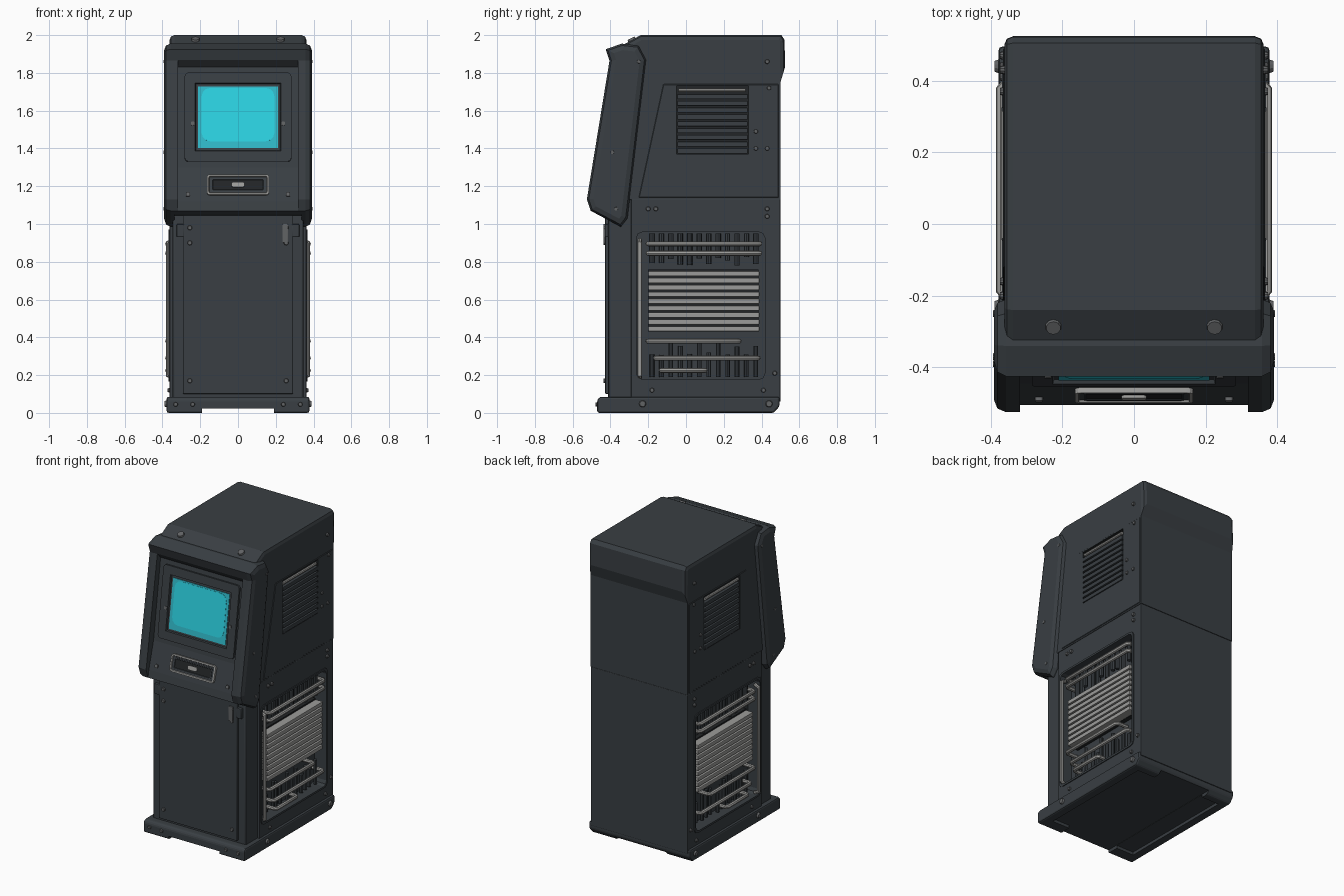
import bpy, bmesh, math, random
from mathutils import Vector, Matrix

cube = bpy.data.objects.get("Cube")
if cube:
    bpy.data.objects.remove(cube, do_unlink=True)
random.seed(4)


def material(name, r, g, b):
    m = bpy.data.materials.new(name)
    m.use_nodes = True
    m.diffuse_color = (r, g, b, 1)
    m.node_tree.nodes["Principled BSDF"].inputs["Base Color"].default_value = (r, g, b, 1)
    return m


SHELL = material("charcoal shell", 0.041, 0.049, 0.056)
DARK = material("dark recess", 0.016, 0.018, 0.02)
STEEL = material("worn steel", 0.33, 0.33, 0.32)
GUN = material("gunmetal", 0.12, 0.125, 0.13)
GLOW = material("bright cyan", 0.025, 0.65, 0.77)
TEAL = material("dim cyan", 0.03, 0.49, 0.59)


def activate(ob):
    bpy.ops.object.select_all(action="DESELECT")
    ob.select_set(True)
    bpy.context.view_layer.objects.active = ob


def finish(bm, name, *mats):
    bmesh.ops.recalc_face_normals(bm, faces=bm.faces)
    me = bpy.data.meshes.new(name)
    bm.to_mesh(me)
    bm.free()
    for m in mats:
        me.materials.append(m)
    ob = bpy.data.objects.new(name, me)
    bpy.context.collection.objects.link(ob)
    activate(ob)
    bpy.ops.object.shade_smooth_by_angle(angle=math.radians(20))
    return ob


def bevel(bm, width, segs=2, rule=lambda e: True):
    if width:
        edges = [e for e in bm.edges if rule(e) and e.calc_face_angle(0) > 0.3]
        bmesh.ops.bevel(bm, geom=edges, offset=width, segments=segs,
                        profile=0.5, affect="EDGES", clamp_overlap=True)


def prism(name, profile, x0, x1, mat, width=0.0, segs=2, rule=lambda e: True):
    """Side profile of (y, z) points pushed across x."""
    bm = bmesh.new()
    face = bm.faces.new([bm.verts.new((x0, y, z)) for y, z in profile])
    new = bmesh.ops.extrude_face_region(bm, geom=[face])["geom"]
    bmesh.ops.translate(bm, vec=(x1 - x0, 0, 0),
                        verts=[v for v in new if isinstance(v, bmesh.types.BMVert)])
    bmesh.ops.recalc_face_normals(bm, faces=bm.faces)
    bevel(bm, width, segs, rule)
    return finish(bm, name, mat)


def box(name, lo, hi, mat, width=0.0, rule=lambda e: True):
    a, b = Vector(lo), Vector(hi)
    bm = bmesh.new()
    bmesh.ops.create_cube(bm, size=1)
    for v in bm.verts:
        v.co = Vector(((a + b) / 2)[i] + v.co[i] * abs(b[i] - a[i]) for i in range(3))
    bevel(bm, width, 2, rule)
    return finish(bm, name, mat)


def cut(cutter, *targets):
    """Carve the cutter out of each target, then discard it."""
    for ob in targets:
        mod = ob.modifiers.new("cut", "BOOLEAN")
        mod.object, mod.operation, mod.solver = cutter, "DIFFERENCE", "EXACT"
        mod.material_mode = "TRANSFER"
        activate(ob)
        bpy.ops.object.modifier_apply(modifier=mod.name)
        bpy.ops.object.shade_flat()
    bpy.data.objects.remove(cutter, do_unlink=True)


def tube(name, points, radius, mat):
    cu = bpy.data.curves.new(name, "CURVE")
    cu.dimensions, cu.bevel_depth, cu.bevel_resolution = "3D", radius, 2
    cu.use_fill_caps = True
    sp = cu.splines.new("POLY")
    sp.points.add(len(points) - 1)
    for p, co in zip(sp.points, points):
        p.co = (*co, 1)
    cu.materials.append(mat)
    ob = bpy.data.objects.new(name, cu)
    bpy.context.collection.objects.link(ob)
    activate(ob)
    bpy.ops.object.convert(target="MESH")
    bpy.ops.object.shade_smooth_by_angle(angle=math.radians(40))


def bolt(name, pos, normal, r=0.013, h=0.014):
    bm = bmesh.new()
    bmesh.ops.create_cone(bm, cap_ends=True, segments=10, radius1=r, radius2=r * 0.75, depth=h)
    rot = Vector((0, 0, 1)).rotation_difference(Vector(normal)).to_matrix().to_4x4()
    bmesh.ops.transform(bm, matrix=Matrix.Translation(pos) @ rot, verts=bm.verts)
    finish(bm, name, GUN)


along_x = lambda e: abs(e.verts[0].co.x - e.verts[1].co.x) > 0.01
SIDES = ((1, "left"), (-1, "right"))

# Base plinth: shallow hollow underneath, gaps between the feet
base = prism("base_plinth", [(-0.47, 0), (0.465, 0), (0.495, 0.035), (0.495, 0.085), (-0.455, 0.085), (-0.47, 0.07)],
             -0.378, 0.378, SHELL, 0.014)
cut(box("hollow_cutter", (-0.32, -0.39, -0.1), (0.32, 0.42, 0.02), SHELL), base)
cut(box("gap_cutter", (-0.19, -0.6, -0.1), (0.19, 0.6, 0.022), SHELL), base)

# Cabinet halves, meeting at a seam
lower = box("lower_cabinet", (-0.362, -0.29, 0.06), (0.362, 0.5, 1.13), SHELL, 0.004)
box("front_cabinet", (-0.348, -0.412, 0.06), (0.348, -0.27, 1.13), SHELL, 0.012)
upper = prism("upper_cabinet",
              [(-0.36, 1.131), (0.5, 1.131), (0.5, 1.75), (0.524, 1.83), (0.522, 1.975),
               (0.505, 2.0), (-0.24, 2.0), (-0.33, 1.95), (-0.30, 1.93)],
              -0.362, 0.362, SHELL, 0.042, 2,
              lambda e: not along_x(e) and (min(v.co.z for v in e.verts) > 1.94
                                            or min(v.co.y for v in e.verts) > 0.51))

# Side panels, windows and vents
for s, side in SIDES:
    panel = prism(side + "_vent_panel", [(-0.25, 1.14), (0.49, 1.14), (0.49, 1.74), (-0.12, 1.74)],
                  s * 0.34, s * 0.366, SHELL, 0.003, 1)
    cut(box("vent_cutter", (s * 0.325, -0.05, 1.37), (s * 0.5, 0.33, 1.73), DARK), panel, upper)
    for i in range(9):
        z = 1.373 + i * 0.036
        box(side + "_vent_louvre", (s * 0.32, -0.046, z), (s * 0.37, 0.326, z + 0.027), SHELL, 0.004)
    tube(side + "_vent_rod", [(s * 0.359, -0.04, 1.708), (s * 0.359, 0.315, 1.708)], 0.01, STEEL)

    rim = box(side + "_window_rim", (s * 0.34, -0.275, 0.165), (s * 0.368, 0.43, 0.97), SHELL, 0.03, along_x)
    cut(box("window_cutter", (s * 0.28, -0.262, 0.178), (s * 0.5, 0.417, 0.957), SHELL, 0.03, along_x), rim, lower)

    # Pipes and slats inside the window
    box(side + "_slat_backing", (s * 0.27, -0.2, 0.43), (s * 0.31, 0.385, 0.76), DARK)
    for z in [0.445 + 0.0365 * i for i in range(9)]:
        box(side + "_slat", (s * 0.30, -0.2, z - 0.0135), (s * 0.362, 0.388, z + 0.0135), STEEL, 0.004)
    for y0, y1, z in ((-0.2, 0.39, 0.895), (-0.2, 0.39, 0.845), (-0.2, 0.28, 0.38), (-0.16, 0.38, 0.29), (-0.13, 0.1, 0.225)):
        tube(side + "_handrail", [(s * 0.29, y0, z), (s * 0.36, y0, z), (s * 0.373, y0 + 0.015, z),
                                  (s * 0.373, y1 - 0.015, z), (s * 0.36, y1, z), (s * 0.29, y1, z)], 0.0135, STEEL)
    tube(side + "_upright_rail", [(s * 0.34, -0.245, 0.185), (s * 0.372, -0.245, 0.2),
                                  (s * 0.372, -0.245, 0.9), (s * 0.34, -0.245, 0.915)], 0.012, STEEL)
    for i in range(12):
        y = -0.18 + i * 0.05
        x = s * random.uniform(0.295, 0.32)
        tube(side + "_inner_pipe", [(x, y, 0.19), (x, y, random.uniform(0.3, 0.4))], 0.012, SHELL)
        tube(side + "_upper_pipe", [(x, y, random.uniform(0.77, 0.83)), (x, y, 0.95)], 0.014, SHELL)

    # Side bolts
    for y, z in ((0.43, 1.86), (0.43, 1.04), (0.43, 1.08), (-0.2, 1.08), (-0.16, 1.08), (0.37, 1.49),
                 (0.37, 1.4), (0.43, 1.4), (0.44, 1.72), (-0.18, 0.12), (0.41, 0.12), (0.47, 0.21)):
        bolt(side + "_side_bolt", (s * 0.367, y, z), (s, 0, 0))
    for y in (-0.23, 0.44):
        bolt(side + "_base_bolt", (s * 0.382, y, 0.048), (s, 0, 0), 0.02)
    # Bolts on the bezel cheeks, visor and front door
    for y, z in ((-0.25, 1.86), (-0.39, 1.38), (-0.37, 1.08)):
        bolt(side + "_cheek_bolt", (s * 0.387, y, z), (s, 0, 0), 0.012)
    bolt(side + "_visor_bolt", (s * 0.225, -0.285, 1.972), (0, -0.45, 0.9), 0.027, 0.025)
    for z in (0.17, 0.9, 0.98):
        bolt(side + "_door_bolt", (s * 0.255, -0.43, z), (0, -1, 0), 0.014)
    for x in (0.24, 0.33):
        bolt(side + "_plinth_bolt", (s * x, -0.472, 0.045), (0, -1, 0), 0.013)
    box(side + "_hinge", (s * 0.285, -0.43, 0.93), (s * 0.325, -0.40, 1.0), SHELL, 0.006)

# Front door
box("front_door", (-0.292, -0.428, 0.1), (0.292, -0.39, 1.08), SHELL, 0.006)
box("door_latch", (0.235, -0.437, 0.9), (0.265, -0.42, 1.0), GUN, 0.004)

# Screen bezel: sunken face with a steeper lower ledge, raised chin between the cheeks
bezel = prism("screen_bezel",
              [(-0.34, 1.955), (-0.425, 1.925), (-0.405, 1.865), (-0.525, 1.13), (-0.505, 1.07),
               (-0.345, 0.985), (-0.31, 1.03), (-0.21, 1.87), (-0.25, 1.945)],
              -0.391, 0.391, SHELL, 0.034, 2, lambda e: not along_x(e))
cut(prism("face_cutter", [(-0.8, 1.068), (-0.505, 1.068), (-0.495, 1.12), (-0.445, 1.30), (-0.37, 1.83),
                          (-0.41, 1.872), (-0.8, 1.9)], -0.318, 0.318, SHELL), bezel)
cut(prism("chin_cutter", [(-0.8, 0.9), (-0.8, 1.057), (-0.49, 1.057), (-0.43, 1.045), (-0.2, 1.045), (-0.2, 0.9)],
          -0.335, 0.335, SHELL), bezel)

# Planes of the sunken face: y and z of a point on it, and run over rise
UPPER_FACE = (-0.445, 1.30, 0.075 / 0.53)
LOWER_FACE = (-0.495, 1.12, 0.05 / 0.18)


def on_face(name, plane, w, h, d, z, mats, inset=0.0, sink=0.0, corner=0.0, lift=0.0, x=0.0):
    """Plate lying on a leaning face, optionally with a sunken centre."""
    bm = bmesh.new()
    bmesh.ops.create_cube(bm, size=1)
    bmesh.ops.scale(bm, vec=(w, d, h), verts=bm.verts)
    bevel(bm, corner, 3, lambda e: abs(e.verts[0].co.y - e.verts[1].co.y) > d / 2)
    if inset:
        front = [f for f in bm.faces if f.normal.y < -0.9]
        bmesh.ops.inset_region(bm, faces=front, thickness=inset * 0.75, depth=0)
        bmesh.ops.inset_region(bm, faces=front, thickness=inset * 0.25, depth=-sink)
        front[0].material_index = len(mats) - 1
    ob = finish(bm, name, *mats)
    y0, z0, slope = plane
    lean = math.atan(slope)
    ob.rotation_euler.x = -lean
    ob.location = Vector((x, y0 + (z - z0) * slope, z)) + Vector((0, -math.cos(lean), math.sin(lean))) * lift


# Display
on_face("screen_surround", UPPER_FACE, 0.565, 0.475, 0.028, 1.565, [SHELL], 0.075, 0.012, 0.02)
on_face("screen_glass", UPPER_FACE, 0.422, 0.33, 0.006, 1.565, [TEAL], lift=0.003)
on_face("screen_glow", UPPER_FACE, 0.385, 0.285, 0.006, 1.578, [GLOW], corner=0.045, lift=0.0045)
for s, side in SIDES:
    on_face(side + "_surround_bolt", UPPER_FACE, 0.02, 0.02, 0.036, 1.53, [GUN], corner=0.006, x=s * 0.24)
    for z, plane in ((1.155, LOWER_FACE), (1.76, UPPER_FACE)):
        on_face(side + "_face_bolt", plane, 0.022, 0.022, 0.02, z, [GUN], corner=0.007, x=s * 0.265)

# Slot plate under the display
on_face("slot_frame", LOWER_FACE, 0.33, 0.112, 0.03, 1.205, [STEEL, SHELL], 0.013, 0.006, 0.018)
on_face("slot_plate", LOWER_FACE, 0.28, 0.07, 0.026, 1.205, [SHELL, DARK], 0.008, 0.003, 0.01)
on_face("slot_button", LOWER_FACE, 0.07, 0.028, 0.036, 1.205, [STEEL], corner=0.012)
